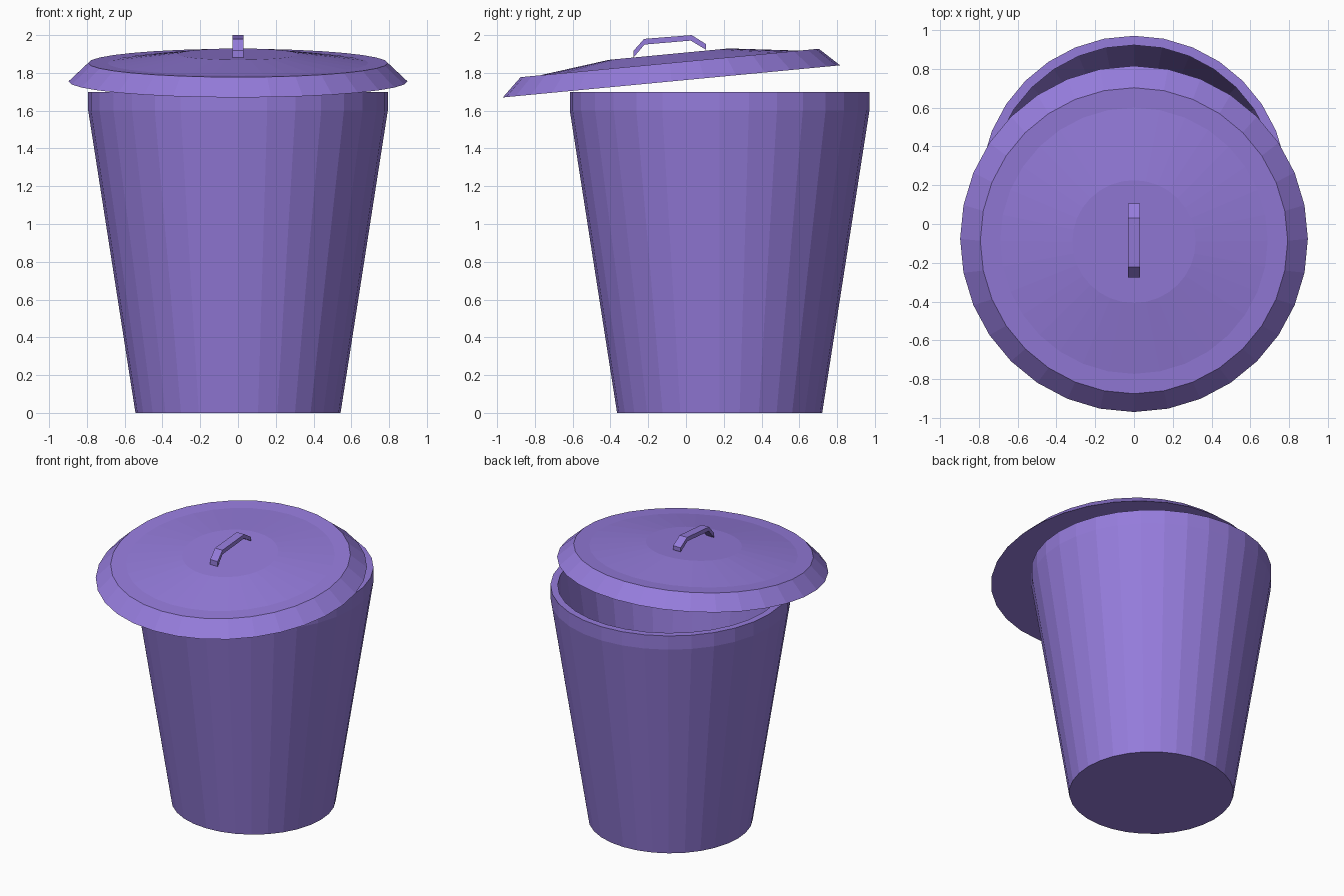
import bpy, bmesh, math
from mathutils import Matrix

if "Cube" in bpy.data.objects:
    bpy.data.objects.remove(bpy.data.objects["Cube"])

SIDES = 32
mat = bpy.data.materials.new("purple_plastic")
mat.diffuse_color = (0.30, 0.20, 0.71, 1)
mat.use_nodes = True
mat.node_tree.nodes["Principled BSDF"].inputs["Base Color"].default_value = mat.diffuse_color


def finish(name, bm):
    bmesh.ops.recalc_face_normals(bm, faces=bm.faces)
    mesh = bpy.data.meshes.new(name)
    bm.to_mesh(mesh)
    bm.free()
    mesh.materials.append(mat)
    ob = bpy.data.objects.new(name, mesh)
    bpy.context.collection.objects.link(ob)
    return ob


def lathe(name, profile):
    """Revolve (radius, z) points; the first and last rings are capped."""
    bm = bmesh.new()
    rings = [[bm.verts.new((r * math.cos(2 * math.pi * i / SIDES),
                            r * math.sin(2 * math.pi * i / SIDES), z))
              for i in range(SIDES)] for r, z in profile]
    for a, b in zip(rings, rings[1:]):
        for i in range(SIDES):
            j = (i + 1) % SIDES
            bm.faces.new((a[i], a[j], b[j], b[i]))
    bm.faces.new(rings[0])
    bm.faces.new(rings[-1])
    return finish(name, bm)


# Hollow tapered bin with a straight collar
bin_body = lathe("bin_body", [(0.543, 0), (0.793, 1.6), (0.793, 1.7),
                              (0.745, 1.7), (0.745, 1.6), (0.503, 0.05)])
bin_body.location.y = 0.178

# Lid: flat underside, flared skirt, flat rim and raised centre, resting tilted
lid = lathe("lid", [(0.897, 0), (0.793, 0.098), (0.69, 0.098), (0.318, 0.145)])
lid.matrix_world = (Matrix.Translation((0, -0.077, 1.755))
                    @ Matrix.Rotation(math.radians(5.44), 4, 'X'))

# Handle: bent strap, side outline (y, z) extruded across x
outer = [(-0.277, 1.918), (-0.222, 1.98), (0.03, 2.0), (0.105, 1.953)]
inner = [(-0.277, 1.882), (-0.22, 1.95), (0.025, 1.971), (0.105, 1.923)]
bm = bmesh.new()
top = [bm.verts.new((-0.03, y, z)) for y, z in outer]
low = [bm.verts.new((-0.03, y, z)) for y, z in inner]
faces = [bm.faces.new((top[i], top[i + 1], low[i + 1], low[i])) for i in range(3)]
ext = bmesh.ops.extrude_face_region(bm, geom=faces, use_keep_orig=True)
bmesh.ops.translate(bm, vec=(0.06, 0, 0),
                    verts=[g for g in ext["geom"] if isinstance(g, bmesh.types.BMVert)])
finish("lid_handle", bm)
